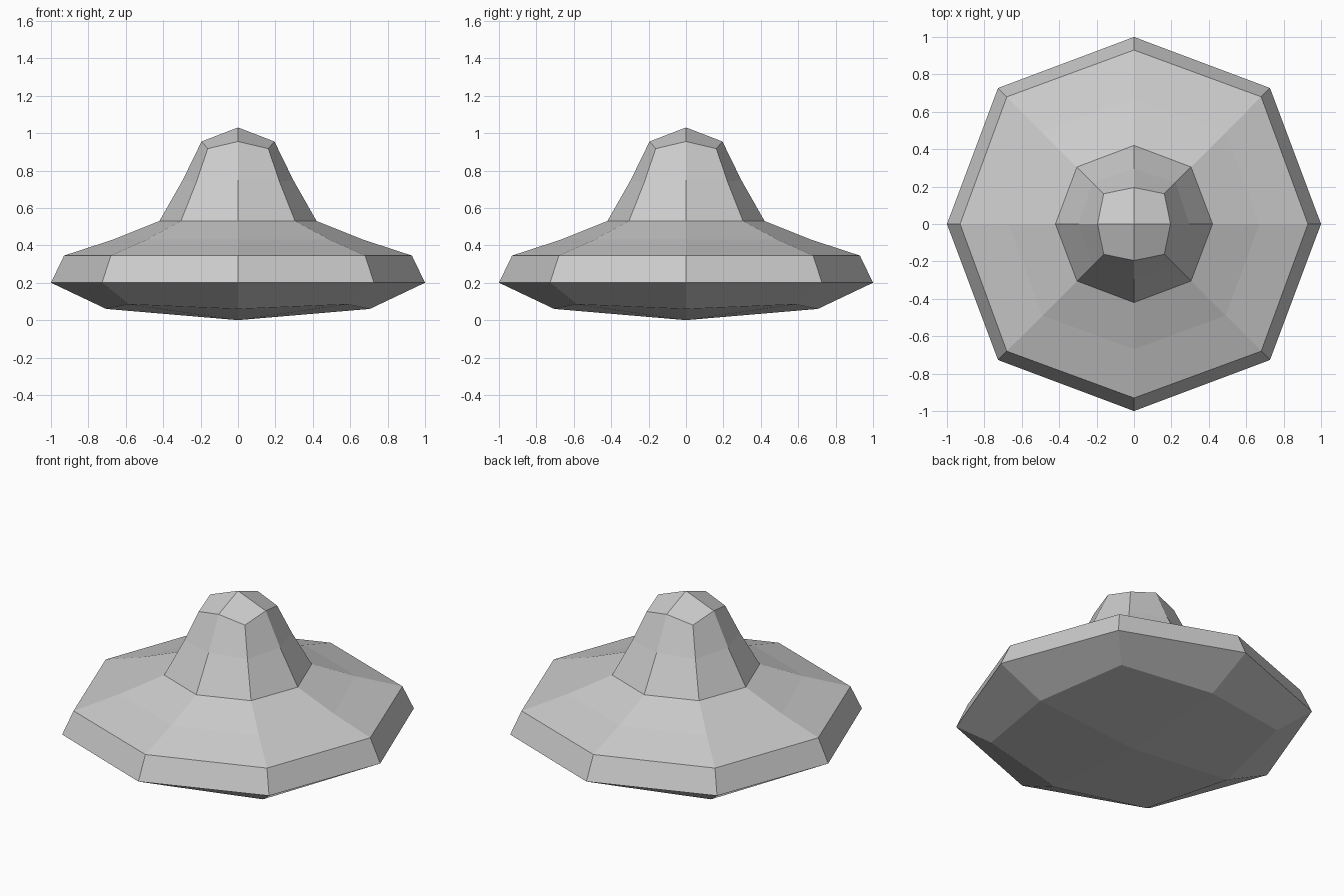
import bpy
import bmesh
from math import cos, sin, pi

cube = bpy.data.objects.get("Cube")
if cube:
    bpy.data.objects.remove(cube)

# Plain matte grey for the whole model
grey = bpy.data.materials.new("light grey")
grey.use_nodes = True
COLOUR = (0.6, 0.6, 0.6, 1)
grey.diffuse_color = COLOUR
grey.node_tree.nodes["Principled BSDF"].inputs["Base Color"].default_value = COLOUR

SIDES = 8


def octagon_shell(name, rings, pole=None):
    """Stack eight-sided rings from top to bottom.
    Each ring is (axis radius, axis height, diagonal half-width, diagonal height);
    a pole closes the first ring with four corner quads."""
    bm = bmesh.new()
    loops = []
    for r, z, d, dz in rings:
        loop = []
        for i in range(SIDES):
            a = 2 * pi * i / SIDES
            radius, height = (d * 2 ** 0.5, dz) if i % 2 else (r, z)
            loop.append(bm.verts.new((radius * cos(a), radius * sin(a), height)))
        loops.append(loop)
    for up, low in zip(loops, loops[1:]):
        for i in range(SIDES):
            j = (i + 1) % SIDES
            bm.faces.new((up[i], low[i], low[j], up[j]))
    if pole is not None:
        tip = bm.verts.new((0, 0, pole))
        ring = loops[0]
        for i in range(0, SIDES, 2):
            bm.faces.new((tip, ring[i], ring[i + 1], ring[(i + 2) % SIDES]))
    mesh = bpy.data.meshes.new(name)
    bm.to_mesh(mesh)
    bm.free()
    mesh.materials.append(grey)
    obj = bpy.data.objects.new(name, mesh)
    bpy.context.collection.objects.link(obj)
    return obj


# Rings shared by neighbouring parts
crown_base = (0.42, 0.53, 0.305, 0.53)
brim_edge = (0.93, 0.345, 0.68, 0.345)
rim = (1.0, 0.2, 0.727, 0.2)

# Faceted crown with a domed tip
octagon_shell("crown", [(0.195, 0.955, 0.162, 0.917),
                        (0.295, 0.75, 0.222, 0.74), crown_base], pole=1.03)
# Flaring brim
octagon_shell("brim", [crown_base, (0.67, 0.43, 0.49, 0.43), brim_edge])
# Sloping band around the widest edge
octagon_shell("rim_band", [brim_edge, rim])
# Shallow underside, built upside down and flipped so its faces point out
underside = octagon_shell("underside", [(0.705, 0.06, 0.585, 0.085), rim], pole=0.0)
underside.data.flip_normals()
